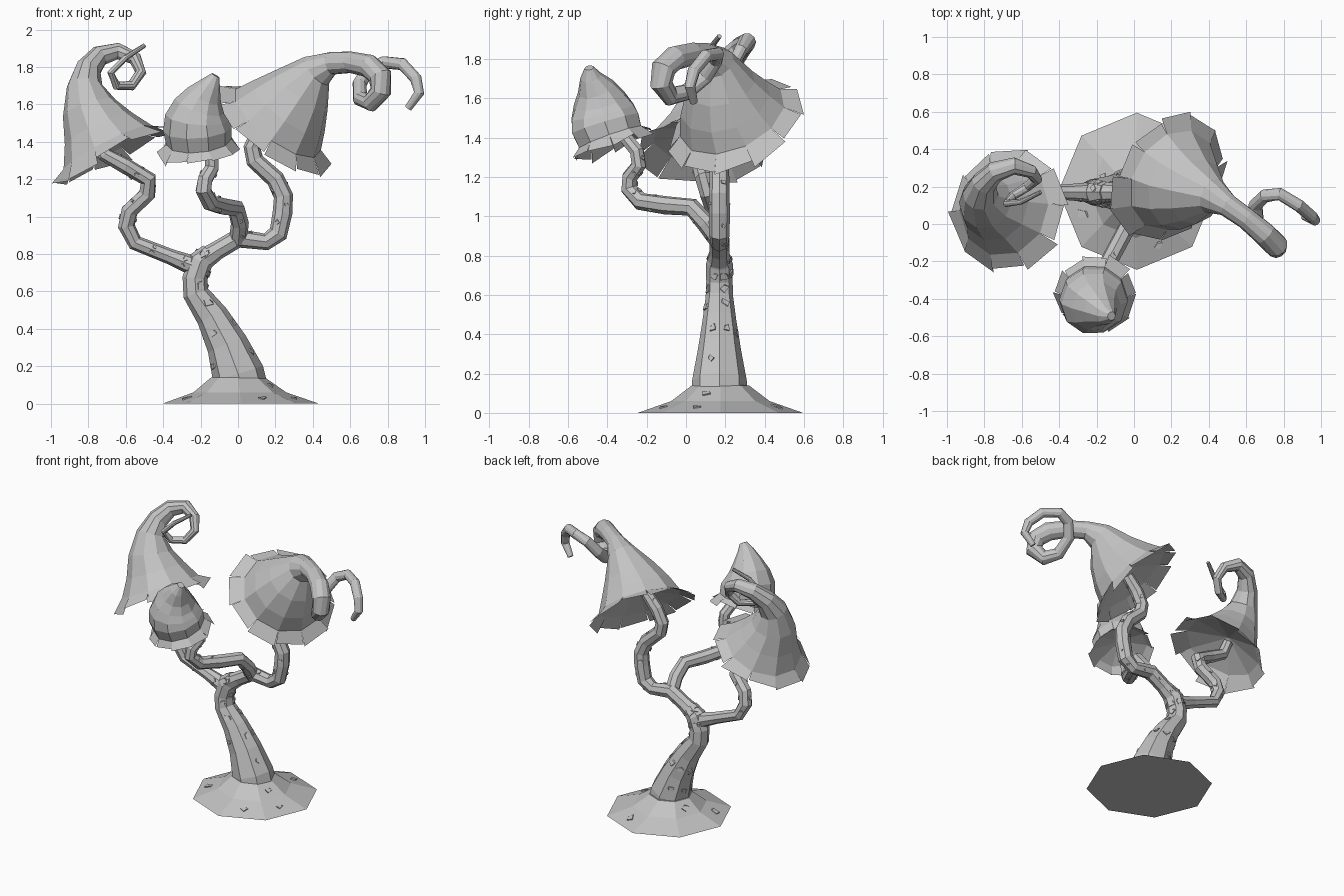
import bpy, bmesh, math, random
from mathutils import Vector, Matrix

random.seed(4)
cube = bpy.data.objects.get("Cube")
if cube:
    bpy.data.objects.remove(cube)

grey = bpy.data.materials.new("stone_grey")
grey.use_nodes = True
tone = (0.55, 0.55, 0.55, 1)
grey.diffuse_color = tone
grey.node_tree.nodes["Principled BSDF"].inputs["Base Color"].default_value = tone


def finish(bm, name):
    """Turn a bmesh into a flat-shaded grey object."""
    mesh = bpy.data.meshes.new(name)
    bm.to_mesh(mesh)
    bm.free()
    mesh.materials.append(grey)
    obj = bpy.data.objects.new(name, mesh)
    bpy.context.collection.objects.link(obj)
    return obj


def sweep(bm, path, sides):
    """Rings of (x, y, z, radius) joined along a path; returns rings and frames."""
    pts = [Vector(p[:3]) for p in path]
    rings, frames, side = [], [], Vector((1, 0, 0))
    for i, p in enumerate(pts):
        ahead = pts[min(i + 1, len(pts) - 1)] - p
        behind = p - pts[max(i - 1, 0)]
        axis = (ahead.normalized() + behind.normalized()).normalized()
        if abs(side.dot(axis)) > 0.95:
            side = Vector((0, 1, 0))
        side = (side - axis * side.dot(axis)).normalized()
        up = axis.cross(side)
        ring = []
        for k in range(sides):
            a = math.tau * k / sides
            ring.append(bm.verts.new(p + (side * math.cos(a) + up * math.sin(a)) * path[i][3]))
        rings.append(ring)
        frames.append((p, axis))
    for lo, hi in zip(rings, rings[1:]):
        for k in range(sides):
            n = (k + 1) % sides
            bm.faces.new((lo[k], lo[n], hi[n], hi[k]))
    bm.faces.new(rings[-1])
    return rings, frames


def add_knots(faces, count, size, knots):
    """Scatter small raised bark plates over chosen faces."""
    for f in random.sample(faces, min(count, len(faces))):
        f.normal_update()
        rot = f.normal.to_track_quat('Z', 'Y').to_matrix().to_4x4()
        spin = Matrix.Rotation(random.uniform(0, 3), 4, 'Z')
        s = size * random.uniform(0.8, 1.2)
        scale = Matrix.Diagonal((s, s * 0.8, 0.014, 1))
        place = Matrix.Translation(f.calc_center_median())
        made = bmesh.ops.create_cube(knots, size=1, matrix=place @ rot @ spin @ scale)
        # pull one corner inwards for a chipped outline
        v = made["verts"][-1]
        v.co = v.co.lerp(f.calc_center_median(), 0.5)


def limb(name, path, knots, count, size):
    bm = bmesh.new()
    rings, _ = sweep(bm, path, 8)
    bm.faces.new(list(reversed(rings[0])))
    add_knots([f for f in bm.faces if len(f.verts) == 4], count, size, knots)
    finish(bm, name)


def cap(name, path, sides, flare, drop):
    """Hollow bell with a curled tip and a ragged skirt of petals."""
    bm = bmesh.new()
    rings, frames = sweep(bm, path, sides)
    centre, axis = frames[0]
    rim = rings[0]
    # raised lining under the bell
    peak = bm.verts.new(centre + axis * path[0][3] * 0.35)
    for k in range(sides):
        bm.faces.new((rim[(k + 1) % sides], rim[k], peak))
    # skirt petals, each a little different
    for k in range(sides):
        a, b = rim[k], rim[(k + 1) % sides]
        length = random.uniform(0.7, 1.2)
        outer = []
        for v, other in ((a, b), (b, a)):
            out = (v.co - centre).normalized()
            tip = v.co + out * flare * length - axis * drop * length * random.uniform(0.5, 1.3)
            outer.append(bm.verts.new(tip.lerp(other.co, random.uniform(-0.04, 0.06))))
        bm.faces.new((a, outer[0], outer[1], b))
    finish(bm, name)


knots = bmesh.new()

# Ground mound
bm = bmesh.new()
mound, _ = sweep(bm, [(0.015, 0.175, 0, 0.42), (0.01, 0.175, 0.06, 0.25),
                      (0.0, 0.175, 0.14, 0.145)], 8)
for ring, z in zip(mound, (0, 0.06, 0.14)):
    for v in ring:
        v.co.z = z
bm.faces.new(list(reversed(mound[0])))
add_knots([f for f in bm.faces if len(f.verts) == 4], 6, 0.045, knots)
finish(bm, "ground_mound")

# Trunk
Y = 0.17
limb("trunk", [(0.02, Y, 0.08, 0.14), (0.0, Y, 0.16, 0.14), (-0.06, Y, 0.32, 0.11),
               (-0.14, Y, 0.47, 0.086), (-0.225, Y, 0.59, 0.07), (-0.23, Y, 0.67, 0.067),
               (-0.2, Y, 0.76, 0.068), (-0.15, Y, 0.81, 0.05)], knots, 24, 0.038)

# Branches
limb("left_branch", [(-0.2, Y, 0.76, 0.062), (-0.11, Y, 0.82, 0.05), (0.0, Y, 0.885, 0.052),
                     (0.15, Y, 0.865, 0.046), (0.215, Y, 0.91, 0.052), (0.238, Y, 1.02, 0.053),
                     (0.243, Y, 1.11, 0.052), (0.2, Y, 1.2, 0.05), (0.09, Y, 1.3, 0.048),
                     (0.075, Y, 1.37, 0.046), (0.12, Y, 1.46, 0.045), (0.2, Y, 1.55, 0.04)],
     knots, 18, 0.022)
limb("right_branch", [(-0.22, Y, 0.73, 0.055), (-0.36, Y, 0.785, 0.042), (-0.55, Y, 0.86, 0.042),
                      (-0.597, 0.16, 0.95, 0.046), (-0.58, 0.145, 1.03, 0.047),
                      (-0.485, 0.115, 1.12, 0.047), (-0.48, 0.09, 1.2, 0.047),
                      (-0.6, 0.07, 1.27, 0.043), (-0.71, 0.07, 1.33, 0.04),
                      (-0.74, 0.09, 1.42, 0.035)], knots, 16, 0.022)
limb("front_branch", [(0.0, 0.17, 0.87, 0.048), (0.01, 0.1, 0.965, 0.048), (-0.01, 0.03, 1.045, 0.047),
                      (-0.08, -0.1, 1.055, 0.047), (-0.15, -0.23, 1.075, 0.046),
                      (-0.185, -0.29, 1.14, 0.044), (-0.175, -0.285, 1.2, 0.042),
                      (-0.14, -0.24, 1.26, 0.04), (-0.14, -0.25, 1.33, 0.038),
                      (-0.19, -0.34, 1.44, 0.035)], knots, 16, 0.02)
finish(knots, "bark_knots")

# Right cap with a spiral tip
cap("right_cap", [(-0.695, 0.09, 1.37, 0.265), (-0.745, 0.105, 1.47, 0.2), (-0.795, 0.12, 1.58, 0.148),
                  (-0.82, 0.16, 1.7, 0.095), (-0.8, 0.22, 1.79, 0.07), (-0.74, 0.28, 1.86, 0.056),
                  (-0.64, 0.31, 1.885, 0.046), (-0.55, 0.28, 1.845, 0.036),
                  (-0.52, 0.24, 1.77, 0.03), (-0.57, 0.2, 1.7, 0.027), (-0.65, 0.15, 1.7, 0.024),
                  (-0.68, 0.11, 1.77, 0.02), (-0.6, 0.12, 1.85, 0.016),
                  (-0.5, 0.17, 1.915, 0.012)], 10, 0.075, 0.07)

# Left cap, largest, leaning over with a long drooping curl
cap("left_cap", [(0.21, 0.235, 1.505, 0.285), (0.268, 0.2, 1.58, 0.24), (0.335, 0.175, 1.67, 0.18),
                 (0.42, 0.15, 1.78, 0.098), (0.5, 0.1, 1.82, 0.062), (0.6, 0.03, 1.825, 0.058),
                 (0.7, -0.055, 1.805, 0.063), (0.76, -0.115, 1.75, 0.064), (0.763, -0.125, 1.67, 0.058),
                 (0.71, -0.08, 1.61, 0.05), (0.655, 0.0, 1.63, 0.042), (0.65, 0.1, 1.71, 0.038),
                 (0.7, 0.15, 1.79, 0.036), (0.78, 0.16, 1.825, 0.034), (0.88, 0.1, 1.815, 0.034),
                 (0.95, 0.04, 1.74, 0.032), (0.968, 0.02, 1.66, 0.028), (0.91, 0.04, 1.58, 0.02)],
    11, 0.085, 0.06)

# Front cap, small and round with a blunt tip
cap("front_cap", [(-0.21, -0.385, 1.4, 0.175), (-0.217, -0.41, 1.47, 0.184),
                  (-0.22, -0.425, 1.53, 0.17), (-0.205, -0.44, 1.59, 0.138),
                  (-0.18, -0.458, 1.65, 0.098), (-0.145, -0.485, 1.71, 0.055),
                  (-0.12, -0.492, 1.755, 0.024)], 10, 0.045, 0.055)
